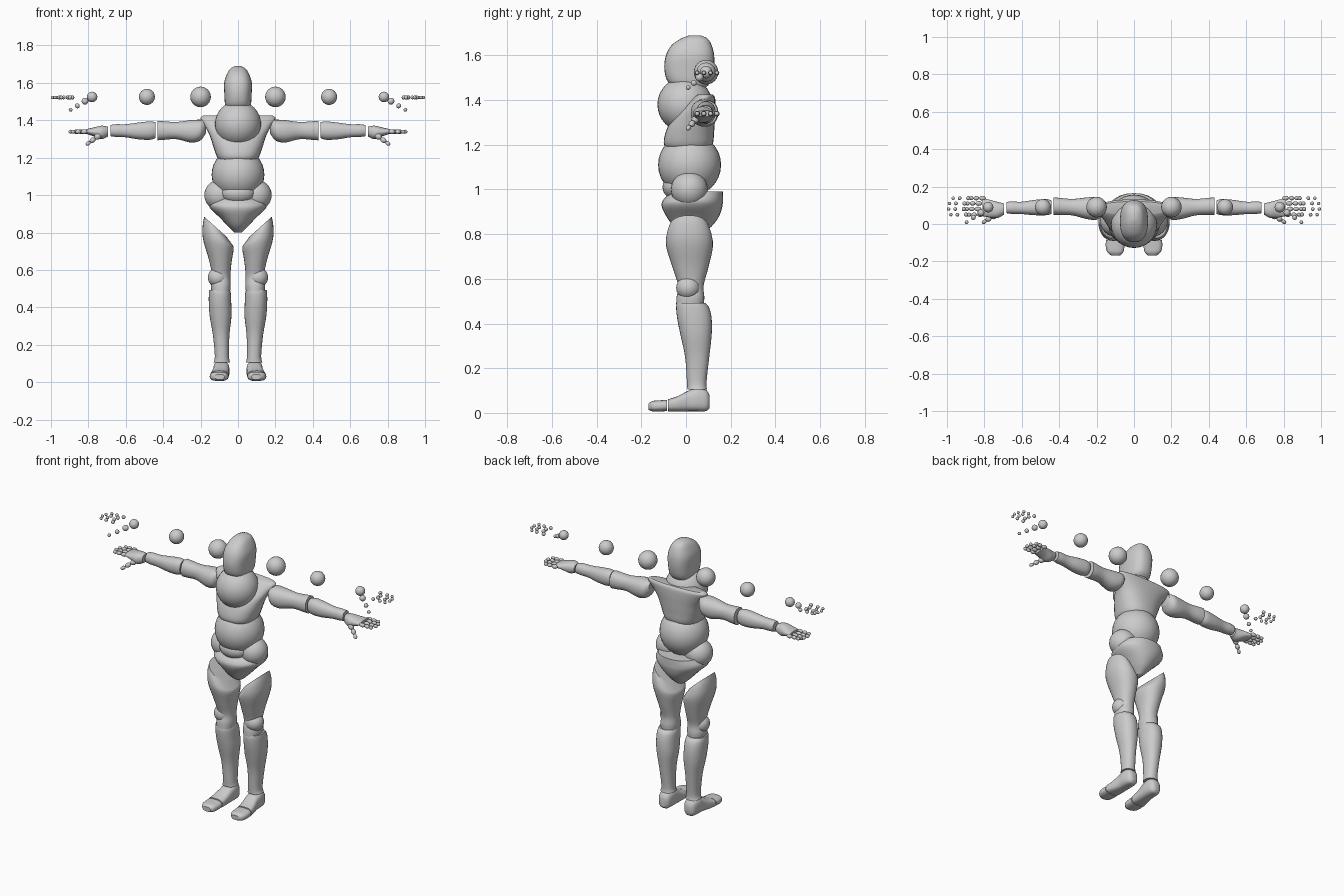
import bpy, bmesh, math
from mathutils import Vector, Matrix


def finish(name, bm, mirror):
    bmesh.ops.recalc_face_normals(bm, faces=bm.faces[:])
    me = bpy.data.meshes.new(name)
    bm.to_mesh(me)
    bm.free()
    ob = bpy.data.objects.new(name, me)
    bpy.context.collection.objects.link(ob)
    if mirror:
        ob.modifiers.new("mirror", 'MIRROR').use_mirror_merge = False
    return ob


def spline(rows, steps=5):
    """Catmull-Rom through the section rows."""
    out = []
    for i in range(len(rows) - 1):
        p0, p1, p2, p3 = (rows[max(i - 1, 0)], rows[i], rows[i + 1],
                          rows[min(i + 2, len(rows) - 1)])
        for k in range(steps):
            t = k / steps
            out.append([0.5 * (2 * b + (c - a) * t + (2 * a - 5 * b + 4 * c - d) * t * t
                               + (3 * b - a - 3 * c + d) * t ** 3)
                        for a, b, c, d in zip(p0, p1, p2, p3)])
    return out + [list(rows[-1])]


def loft(name, axis, rows, mirror=False, power=2.2, n=28):
    """Rows: position along axis, centre a, centre b, radius a, radius b, optional tilt."""
    bm = bmesh.new()
    rings = []
    for r in spline([tuple(r) + (0,) * (6 - len(r)) for r in rows]):
        t, ca, cb, ra, rb, tilt = r
        ring = []
        for k in range(n):
            an = 2 * math.pi * k / n
            c, s = math.cos(an), math.sin(an)
            a = ra * math.copysign(abs(c) ** (2 / power), c)
            b = rb * math.copysign(abs(s) ** (2 / power), s)
            h = t + tilt * a
            co = {'x': (h, ca + a, cb + b), 'y': (ca + a, h, cb + b),
                  'z': (ca + a, cb + b, h)}[axis]
            ring.append(bm.verts.new(co))
        rings.append(ring)
    for p, q in zip(rings, rings[1:]):
        for k in range(n):
            bm.faces.new((p[k], p[(k + 1) % n], q[(k + 1) % n], q[k]))
    bm.faces.new(rings[0])
    bm.faces.new(rings[-1])
    return finish(name, bm, mirror)


def ball(name, loc, r, mirror=False, scale=(1, 1, 1), seg=32):
    bm = bmesh.new()
    bmesh.ops.create_uvsphere(bm, u_segments=seg, v_segments=seg // 2, radius=r,
                              matrix=Matrix.Translation(loc) @ Matrix.Diagonal((*scale, 1)))
    return finish(name, bm, mirror)


def phalanx(name, a, b, r):
    """Oval finger bone between two points."""
    a, b = Vector(a), Vector(b)
    d = b - a
    m = (Matrix.Translation((a + b) / 2) @ d.to_track_quat('Z', 'Y').to_matrix().to_4x4()
         @ Matrix.Diagonal((r, r, d.length / 2, 1)))
    bm = bmesh.new()
    bmesh.ops.create_uvsphere(bm, u_segments=16, v_segments=10, radius=1, matrix=m)
    return finish(name, bm, True)


# Head
loft("head", 'z', [
    (1.45, 0, .025, .05, .055), (1.48, 0, .015, .068, .095), (1.54, 0, .014, .073, .111),
    (1.60, 0, .018, .074, .108), (1.645, 0, .025, .06, .09), (1.675, 0, .037, .042, .06),
    (1.69, 0, .04, .018, .025)], power=2.5)

# Torso
ball("neck_ball", (0, -.005, 1.38), .123)
loft("chest", 'z', [
    (1.165, 0, .01, .08, .07), (1.20, 0, .01, .11, .108), (1.26, 0, .018, .132, .108),
    (1.32, 0, .035, .152, .095), (1.37, 0, .06, .178, .072), (1.41, 0, .08, .2, .05),
    (1.425, 0, .085, .185, .035)], power=2.4)
ball("waist_ball", (0, .016, 1.11), .141)
ball("abdomen_plate", (0, -.035, 1.01), .07, scale=(1.3, 1, .85))
ball("hip_ball", (.098, .015, 1.0), .082, True)
loft("pelvis", 'z', [
    (.80, 0, .03, .02, .04), (.835, 0, .03, .055, .085), (.88, 0, .03, .098, .118),
    (.925, 0, .027, .145, .136), (.955, 0, .032, .155, .133), (.99, 0, .05, .13, .115)])

# Legs
loft("thigh", 'z', [
    (.485, .092, .018, .05, .062), (.52, .092, .02, .053, .062), (.57, .09, .022, .049, .057),
    (.65, .095, .02, .061, .08, .1), (.74, .105, .016, .082, .104, .3),
    (.79, .113, .014, .076, .102, .6), (.83, .12, .013, .06, .088, .9)], True)
ball("knee_ball", (.107, .01, .56), .054, True)
loft("shin", 'z', [
    (.105, .087, .05, .044, .044), (.14, .086, .048, .038, .044), (.25, .09, .05, .044, .054),
    (.35, .093, .045, .058, .07), (.42, .096, .038, .06, .077), (.47, .097, .03, .059, .074),
    (.493, .098, .022, .055, .062)], True)
loft("foot", 'y', [
    (.106, .088, .05, .02, .028), (.09, .088, .055, .036, .047), (.05, .089, .06, .043, .053),
    (.01, .09, .053, .043, .046), (-.04, .096, .04, .047, .034), (-.08, .1, .034, .05, .027)],
    True, power=2.8)
loft("toes", 'y', [
    (-.086, .1, .033, .05, .025), (-.12, .101, .031, .05, .025), (-.15, .1, .03, .043, .023),
    (-.168, .098, .028, .025, .014)], True, power=2.6)

# Arms
loft("upper_arm", 'x', [
    (.172, .085, 1.365, .035, .035), (.20, .083, 1.348, .06, .055),
    (.25, .084, 1.341, .058, .06), (.33, .09, 1.345, .044, .046),
    (.40, .094, 1.345, .046, .05), (.43, .095, 1.345, .046, .052)], True)
loft("forearm", 'x', [
    (.44, .09, 1.347, .036, .042), (.47, .09, 1.345, .043, .049), (.53, .088, 1.343, .041, .045),
    (.60, .086, 1.344, .033, .035), (.65, .087, 1.345, .033, .034),
    (.682, .088, 1.345, .03, .03)], True)
loft("palm", 'x', [
    (.695, .08, 1.34, .03, .026), (.73, .075, 1.335, .043, .036),
    (.77, .082, 1.338, .047, .024), (.81, .09, 1.34, .048, .013)], True)

# Fingers, and the separate joint balls floating above the arms
for i, (y, dx) in enumerate([(.05, -.008), (.08, .004), (.11, 0), (.138, -.02)]):
    x = .812 + dx
    for j, length in enumerate((.036, .03, .024)):
        phalanx(f"finger_{i}_{j}", (x, y, 1.34), (x + length, y, 1.338), .0125 - .001 * j)
        x += length
    for j, bx in enumerate((.906, .952, .987)):
        ball(f"finger_joint_{i}_{j}", (bx + dx, y, 1.522), .011 - .001 * j, True, seg=16)
thumb = [(.735, .05, 1.325), (.765, .035, 1.303), (.79, .018, 1.285), (.812, .005, 1.268)]
for j in range(3):
    phalanx(f"thumb_{j}", thumb[j], thumb[j + 1], .017 - .003 * j)
for name, loc, r in [
        ("shoulder_joint", (.2, .09, 1.525), .055), ("elbow_joint", (.487, .09, 1.525), .043),
        ("wrist_joint", (.78, .09, 1.525), .028), ("thumb_joint_0", (.818, .06, 1.502), .018),
        ("thumb_joint_1", (.859, .035, 1.477), .013), ("thumb_joint_2", (.895, .01, 1.456), .01)]:
    ball(name, loc, r, True, seg=24)

# Smooth shading
for ob in bpy.data.objects:
    ob.select_set(True)
    bpy.context.view_layer.objects.active = ob
bpy.ops.object.shade_smooth_by_angle(angle=math.radians(40))
